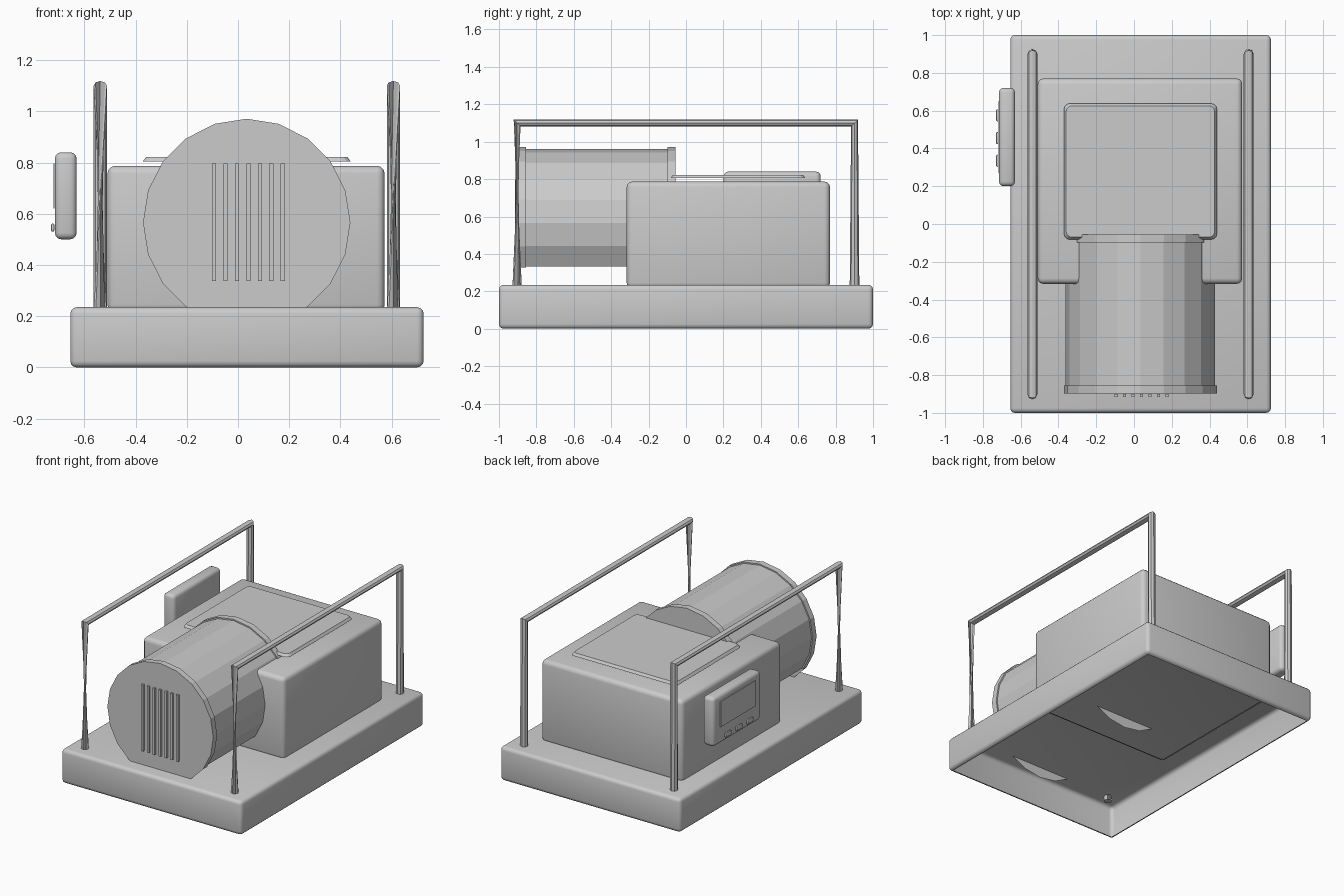
import bpy, bmesh
from math import sin, cos, pi, radians
from mathutils import Vector

if "Cube" in bpy.data.objects:
    bpy.data.objects.remove(bpy.data.objects["Cube"])


def finish(name, bm, smooth=False):
    me = bpy.data.meshes.new(name)
    bm.to_mesh(me)
    bm.free()
    ob = bpy.data.objects.new(name, me)
    bpy.context.collection.objects.link(ob)
    if smooth:
        bpy.ops.object.select_all(action='DESELECT')
        ob.select_set(True)
        bpy.context.view_layer.objects.active = ob
        bpy.ops.object.shade_smooth_by_angle(angle=radians(40))
    return ob


def box(name, lo, hi, bevel=0.0, segs=3, open_bottom=False):
    """Rounded box from its min and max corners."""
    lo, hi = Vector(lo), Vector(hi)
    bm = bmesh.new()
    bmesh.ops.create_cube(bm, size=1)
    for v in bm.verts:
        v.co = Vector(a * b for a, b in zip(v.co, hi - lo)) + (lo + hi) / 2
    if bevel:
        bmesh.ops.bevel(bm, geom=bm.edges[:], offset=bevel, segments=segs,
                        profile=0.5, affect='EDGES')
    if open_bottom:
        bm.normal_update()
        under = [f for f in bm.faces if f.normal.z < -0.99]
        bmesh.ops.delete(bm, geom=under, context='FACES')
    return finish(name, bm, bevel > 0)


# Hollow base tray and machine housing, both open underneath
box("base", (-.655, -1, 0), (.725, 1, .235), .025, open_bottom=True)
box("housing", (-.51, -.317, .215), (.573, .77, .787), .03, open_bottom=True)


# Lid plate lying just above the housing: rounded outline, sloped rim
def lid():
    bm = bmesh.new()
    rings = []
    for inset, z in ((0, .805), (.012, .822)):
        ring = []
        for i, (sx, sy) in enumerate(((1, 1), (-1, 1), (-1, -1), (1, -1))):
            for k in range(4):
                a = pi / 2 * (i + k / 3)
                x = .034 + sx * (.405 - inset - .03) + .03 * cos(a)
                y = .278 + sy * (.36 - inset - .03) + .03 * sin(a)
                ring.append(bm.verts.new((x, y, z)))
        rings.append(ring)
    n = len(rings[0])
    for i in range(n):
        j = (i + 1) % n
        bm.faces.new((rings[0][i], rings[0][j], rings[1][j], rings[1][i]))
    bm.faces.new(rings[1])
    finish("lid_plate", bm)


lid()


# Motor drum: 20-sided, flanged at both ends, its underside left open
def drum():
    n, cx, cz = 20, .034, .566
    profile = [(-.897, .405), (-.855, .405), (-.855, .396),
               (-.098, .396), (-.098, .405), (-.055, .405)]
    bm = bmesh.new()
    rings = [[bm.verts.new((cx + r * cos(2 * pi * k / n), y,
                            cz + r * sin(2 * pi * k / n))) for k in range(n)]
             for y, r in profile]
    for a, b in zip(rings, rings[1:]):
        for k in range(n):
            if 12 <= k < 18:
                continue
            j = (k + 1) % n
            bm.faces.new((a[k], b[k], b[j], a[j]))
    bm.faces.new(rings[0])
    bm.faces.new(rings[-1][::-1])
    finish("motor_drum", bm)


drum()

# Vent slats on the drum front
for i in range(7):
    x = -.094 + i * .0448
    box(f"vent_slat_{i + 1}", (x - .008, -.915, .337), (x + .008, -.9, .796))

# Control panel with screen and three buttons
box("control_panel", (-.715, .2, .5), (-.63, .72, .84), .025)
box("screen", (-.721, .27, .62), (-.717, .65, .796))
for i, y in enumerate((.575, .455, .335)):
    box(f"button_{i + 1}", (-.73, y - .032, .53), (-.717, y + .032, .562), .006, 2)


# Carry rails: unmitred tube swept over two posts, front post twisted
def rail(name, x):
    n, r, d = 8, .026, .7071
    path = [(-.903, .2, (-1, 0), radians(135)),
            (-.903, 1.1, (-d, d), 0),
            (.901, 1.1, (d, d), 0),
            (.901, .2, (1, 0), 0)]
    bm = bmesh.new()
    rings = []
    for y, z, (uy, uz), twist in path:
        ring = []
        for k in range(n):
            a = 2 * pi * k / n + twist
            s = r * sin(a)
            ring.append(bm.verts.new((x + r * cos(a), y + s * uy, z + s * uz)))
        rings.append(ring)
    for a, b in zip(rings, rings[1:]):
        for k in range(n):
            j = (k + 1) % n
            bm.faces.new((a[k], a[j], b[j], b[k]))
    bm.faces.new(rings[0][::-1])
    bm.faces.new(rings[-1])
    bmesh.ops.recalc_face_normals(bm, faces=bm.faces[:])
    finish(name, bm)


rail("left_rail", -.538)
rail("right_rail", .607)
